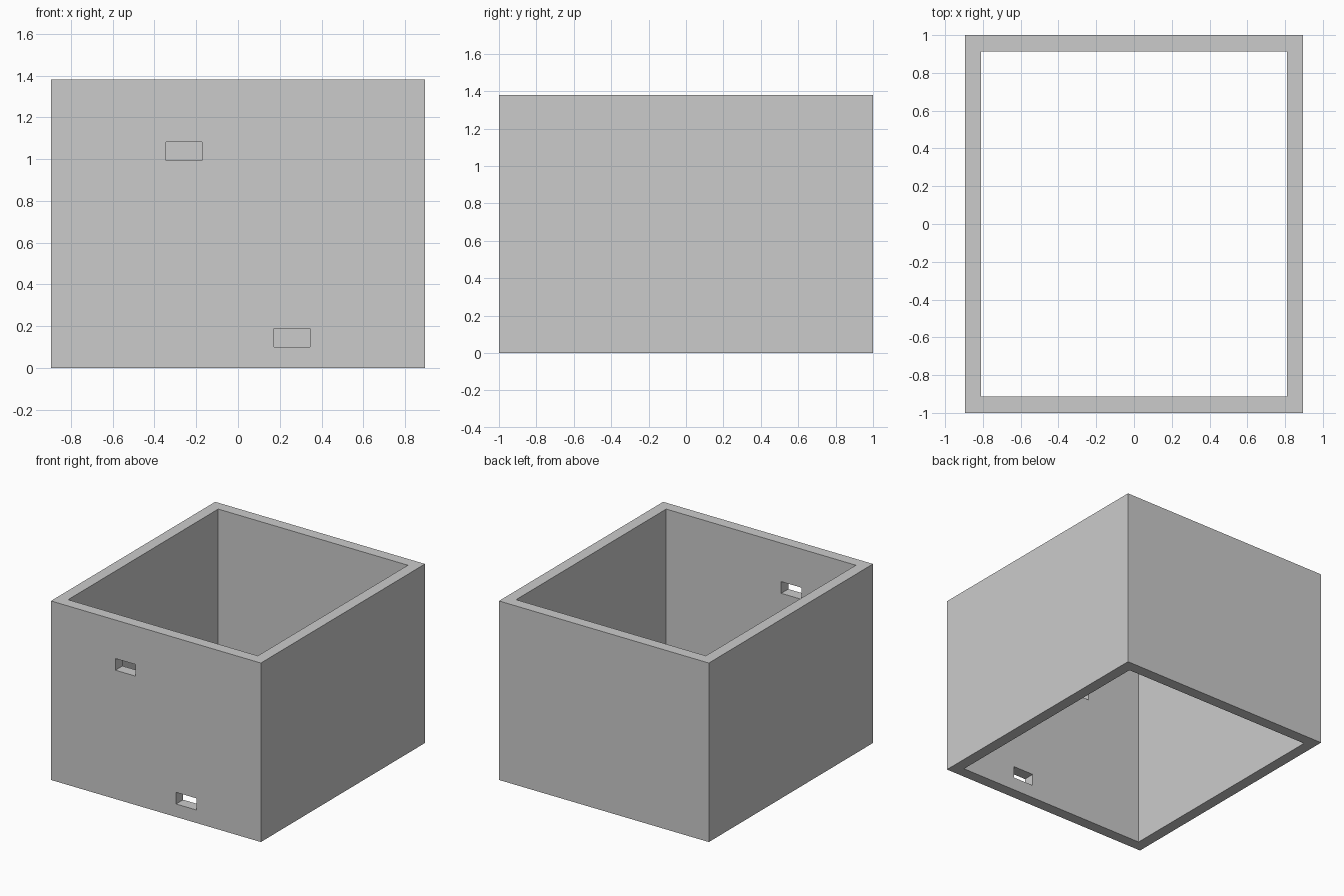
import bpy

if "Cube" in bpy.data.objects:
    bpy.data.objects.remove(bpy.data.objects["Cube"])

W, D, H, T = 1.79, 2.0, 1.38, 0.086  # outer size and wall thickness


def box(name, x, y, z):
    """Box spanning the given (min, max) ranges."""
    spans = (x, y, z)
    bpy.ops.mesh.primitive_cube_add(size=1, location=[(a + b) / 2 for a, b in spans])
    ob = bpy.context.object
    ob.name = ob.data.name = name
    ob.scale = [b - a for a, b in spans]
    bpy.ops.object.transform_apply(location=True, rotation=False, scale=True)
    return ob


# Outer block
walls = box("box_walls", (-W / 2, W / 2), (-D / 2, D / 2), (0, H))

# Open interior, and two slots through the front wall only
cutters = [
    box("interior_cutter", (-W / 2 + T, W / 2 - T), (-D / 2 + T, D / 2 - T), (-0.2, H + 0.2)),
    box("upper_slot_cutter", (-0.345, -0.172), (-D / 2 - 0.1, -D / 2 + T + 0.1), (0.993, 1.083)),
    box("lower_slot_cutter", (0.172, 0.345), (-D / 2 - 0.1, -D / 2 + T + 0.1), (0.10, 0.19)),
]
for cutter in cutters:
    cutter.hide_render = True
    cutter.display_type = 'WIRE'
    mod = walls.modifiers.new(cutter.name, 'BOOLEAN')
    mod.operation = 'DIFFERENCE'
    mod.solver = 'EXACT'
    mod.object = cutter
